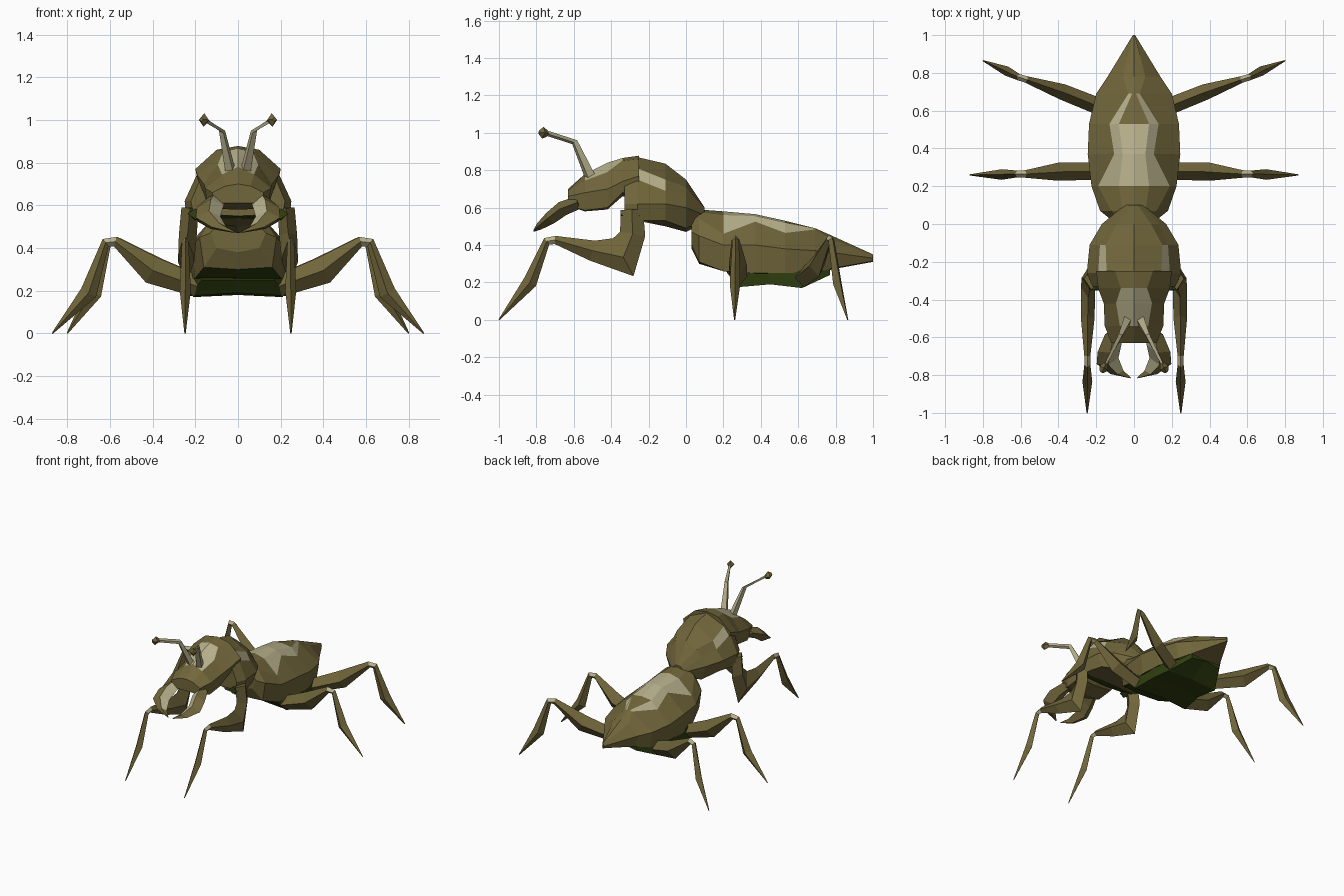
import bpy, bmesh
from mathutils import Vector


def material(name, rgb):
    m = bpy.data.materials.new(name)
    m.diffuse_color = (*rgb, 1)
    return m


MATS = [material("olive shell", (0.165, 0.132, 0.043)),
        material("pale highlight", (0.48, 0.44, 0.265)),
        material("dark green underside", (0.030, 0.050, 0.005))]
OLIVE, PALE, GREEN = 0, 1, 2


def skin(name, rings, colour, mirror=False):
    """Bridge closed rings of points; colour(ring, edge, centre, normal) picks the material."""
    bm = bmesh.new()
    vs = [[bm.verts.new(p) for p in r] for r in rings]
    n = len(rings[0])
    tags = {}
    for i in range(len(vs) - 1):
        for k in range(n):
            f = bm.faces.new((vs[i][k], vs[i][(k + 1) % n],
                              vs[i + 1][(k + 1) % n], vs[i + 1][k]))
            tags[f] = (i, k)
    tags[bm.faces.new(vs[0])] = (-1, 0)
    tags[bm.faces.new(vs[-1])] = (len(vs), 0)
    bmesh.ops.recalc_face_normals(bm, faces=bm.faces[:])
    for f, (i, k) in tags.items():
        f.material_index = colour(i, k, f.calc_center_median(), f.normal)
    me = bpy.data.meshes.new(name)
    bm.to_mesh(me)
    bm.free()
    for m in MATS:
        me.materials.append(m)
    ob = bpy.data.objects.new(name, me)
    bpy.context.collection.objects.link(ob)
    if mirror:
        ob.modifiers.new("Mirror", 'MIRROR')
    return ob


def body(name, sections, colour):
    """Symmetric loft along y; each section is y plus half-profile points from top to bottom."""
    rings = []
    for y, half in sections:
        left = [(-x, z) for x, z in reversed(half[1:-1])]
        rings.append([(x, y, z) for x, z in half + left])
    n = len(rings[0])
    return skin(name, rings, lambda i, k, c, nrm: colour(i, min(k, n - 1 - k)))


def limb(name, joints, side, colour):
    """Mirrored diamond-section limb; joints are (point, half width, half depth)."""
    pts = [Vector(j[0]) for j in joints]
    side = Vector(side).normalized()
    rings = []
    for i, (p, a, b) in enumerate(joints):
        d = Vector()
        if i > 0:
            d += (pts[i] - pts[i - 1]).normalized()
        if i < len(pts) - 1:
            d += (pts[i + 1] - pts[i]).normalized()
        up = d.cross(side).normalized()
        rings.append([pts[i] + side * a, pts[i] + up * b,
                      pts[i] - side * a, pts[i] - up * b])
    return skin(name, rings, colour, True)


# Abdomen with a forked pale back patch and green underside
body("abdomen", [
    (.03, [(0, .57), (.04, .56), (.08, .54), (.13, .47), (.10, .40), (0, .38)]),
    (.07, [(0, .59), (.06, .575), (.12, .54), (.18, .45), (.16, .31), (0, .30)]),
    (.20, [(0, .58), (.08, .56), (.19, .46), (.225, .40), (.20, .26), (0, .26)]),
    (.37, [(0, .565), (.06, .555), (.105, .525), (.245, .40), (.23, .25), (0, .23)]),
    (.53, [(0, .53), (.08, .52), (.13, .465), (.238, .38), (.22, .25), (0, .22)]),
    (.69, [(0, .49), (.01, .488), (.03, .483), (.20, .37), (.18, .25), (0, .23)]),
    (.78, [(0, .45), (.03, .44), (.06, .43), (.14, .36), (.12, .275), (0, .27)]),
    (1.0, [(0, .35), (.002, .348), (.004, .345), (.006, .33), (.004, .315), (0, .31)]),
], lambda i, k: PALE if (k == 1 and i in (2, 3, 4)) or (k == 0 and i in (2, 3))
    else GREEN if k == 4 and 1 <= i <= 4 else OLIVE)

# Green belly under the abdomen
body("belly", [
    (.22, [(0, .27), (.18, .27), (.17, .25), (0, .25)]),
    (.28, [(0, .30), (.225, .27), (.225, .175), (0, .19)]),
    (.45, [(0, .30), (.225, .27), (.205, .19), (0, .19)]),
    (.62, [(0, .30), (.20, .27), (.21, .17), (0, .18)]),
    (.77, [(0, .30), (.13, .29), (.12, .24), (0, .26)]),
], lambda i, k: GREEN)

# Humped thorax with two pale side stripes
body("thorax", [
    (.10, [(0, .60), (.02, .60), (.04, .58), (.05, .56), (.03, .53), (0, .52)]),
    (.00, [(0, .75), (.09, .71), (.13, .66), (.17, .60), (.13, .49), (0, .47)]),
    (-.11, [(0, .835), (.15, .75), (.18, .69), (.235, .62), (.20, .53), (0, .50)]),
    (-.26, [(0, .87), (.145, .81), (.19, .75), (.25, .62), (.24, .53), (0, .54)]),
    (-.33, [(0, .83), (.11, .80), (.17, .74), (.22, .62), (.21, .56), (0, .55)]),
], lambda i, k: PALE if (i, k) == (2, 1) else GREEN if i == 3 and k == 4 else OLIVE)

# Green sockets above the front legs
limb("leg_sockets", [
    ((.20, -.25, .555), .045, .03),
    ((.20, -.35, .56), .035, .025),
], (1, 0, 0), lambda i, k, c, n: GREEN)

# Head with pale forehead
body("head", [
    (-.25, [(0, .878), (.10, .86), (.20, .77), (.18, .68), (0, .66)]),
    (-.34, [(0, .865), (.07, .85), (.19, .74), (.17, .68), (0, .66)]),
    (-.42, [(0, .84), (.095, .79), (.16, .70), (.14, .60), (0, .59)]),
    (-.54, [(0, .78), (.075, .745), (.155, .68), (.14, .585), (0, .58)]),
    (-.63, [(0, .70), (.06, .69), (.12, .66), (.11, .61), (0, .61)]),
], lambda i, k: PALE if k == 0 and i in (1, 2) else OLIVE)

# Broad curved mandibles, pale along the inner upper faces
limb("mandibles", [
    ((.105, -.57, .63), .05, .035),
    ((.13, -.66, .595), .065, .04),
    ((.14, -.725, .545), .06, .035),
    ((.09, -.785, .50), .035, .02),
    ((.02, -.815, .475), .004, .004),
], (.9, -.25, -.05),
    lambda i, k, c, n: PALE if i in (0, 1, 2) and n.x < 0 and n.z > -.1 else OLIVE)

# Bent antennae and their knobs
limb("antennae", [
    ((.035, -.51, .76), .028, .032),
    ((.075, -.595, .95), .016, .018),
    ((.155, -.75, 1.0), .013, .014),
], (1, -.5, 0), lambda i, k, c, n: PALE)
limb("antenna_knobs", [
    ((.148, -.738, .995), .012, .014),
    ((.160, -.765, 1.0), .026, .032),
    ((.172, -.785, 1.003), .010, .012),
], (1, .5, 0), lambda i, k, c, n: OLIVE)


# Legs, each with a pale knee segment
def leg(name, joints, side, knee):
    limb(name, joints, side, lambda i, k, c, n: PALE if i == knee else OLIVE)


leg("middle_legs", [
    ((.19, .28, .22), .045, .05),
    ((.40, .277, .295), .048, .065),
    ((.575, .265, .43), .02, .023),
    ((.62, .265, .425), .018, .022),
    ((.70, .262, .19), .028, .04),
    ((.87, .26, 0), .003, .003),
], (0, 1, 0), 2)

leg("hind_legs", [
    ((.18, .62, .22), .045, .05),
    ((.38, .70, .29), .042, .065),
    ((.57, .765, .43), .018, .023),
    ((.61, .777, .425), .017, .022),
    ((.675, .81, .19), .025, .04),
    ((.80, .865, 0), .003, .003),
], (-.37, .93, 0), 2)

leg("front_legs", [
    ((.225, -.29, .59), .04, .06),
    ((.235, -.285, .46), .042, .068),
    ((.243, -.335, .335), .038, .115),
    ((.245, -.50, .37), .036, .055),
    ((.247, -.70, .427), .016, .022),
    ((.247, -.745, .42), .016, .022),
    ((.247, -.835, .20), .026, .038),
    ((.248, -1.0, 0), .003, .003),
], (1, 0, 0), 4)
